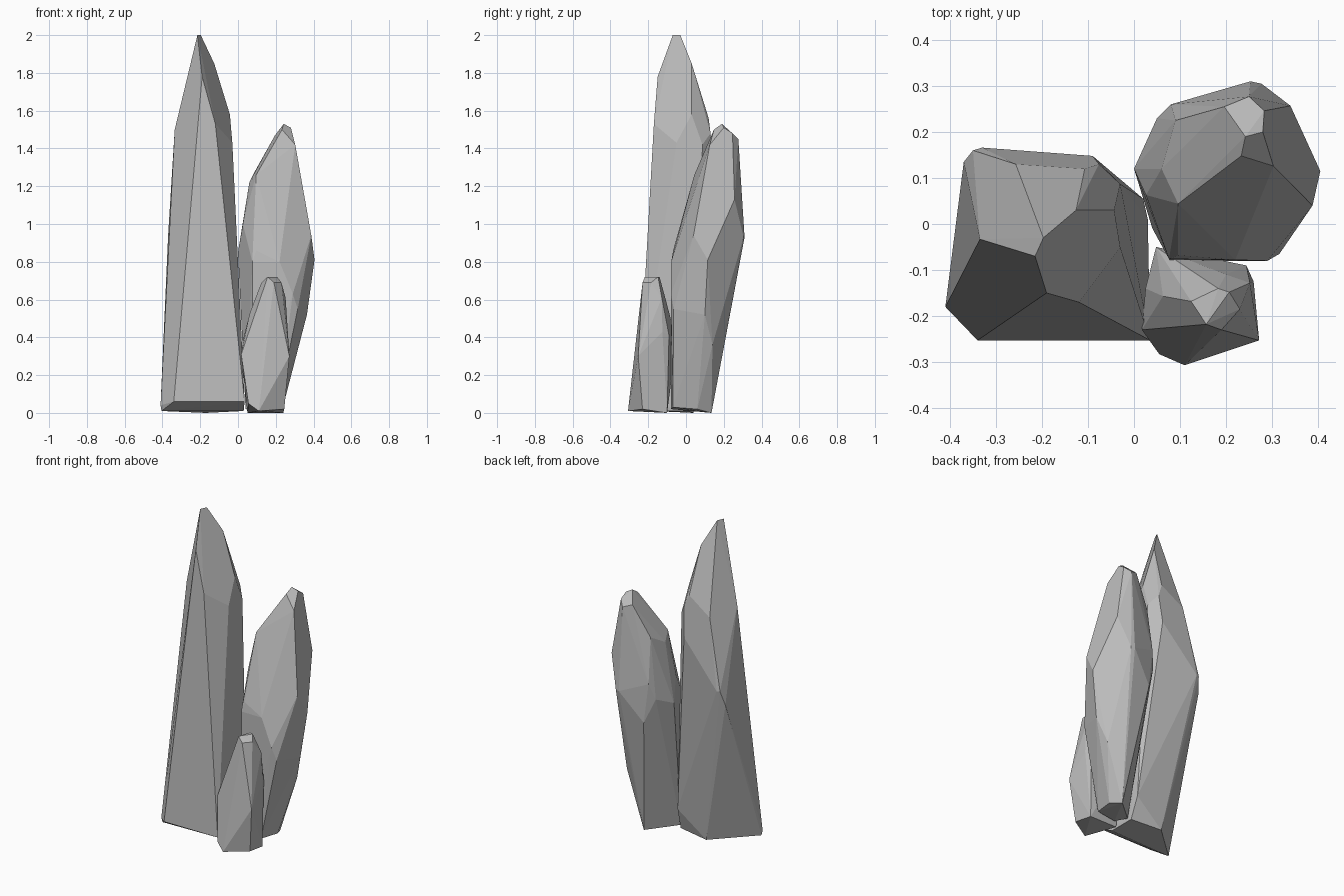
import bpy
import bmesh
from math import radians
from mathutils import Vector

cube = bpy.data.objects.get("Cube")
if cube:
    bpy.data.objects.remove(cube, do_unlink=True)

UNIT = 0.01  # corner positions below are in hundredths


def make_material(name, grey):
    material = bpy.data.materials.new(name)
    material.use_nodes = True
    colour = (grey, grey, grey, 1)
    material.diffuse_color = colour
    material.node_tree.nodes["Principled BSDF"].inputs["Base Color"].default_value = colour
    return material


def make_crystal(name, material, **rings):
    """Wrap a faceted convex crystal around the corners of its rings."""
    bm = bmesh.new()
    for ring in rings.values():
        for corner in ring:
            bm.verts.new(Vector(corner) * UNIT)
    hull = bmesh.ops.convex_hull(bm, input=bm.verts[:])
    loose = set(hull["geom_interior"]) | set(hull["geom_unused"])
    bmesh.ops.delete(bm, geom=[v for v in loose if isinstance(v, bmesh.types.BMVert)],
                     context="VERTS")
    # Merge nearly level triangles into broad flat facets
    bmesh.ops.dissolve_limit(bm, angle_limit=radians(4), verts=bm.verts[:], edges=bm.edges[:])
    bmesh.ops.recalc_face_normals(bm, faces=bm.faces[:])
    mesh = bpy.data.meshes.new(name)
    bm.to_mesh(mesh)
    bm.free()
    mesh.materials.append(material)
    crystal = bpy.data.objects.new(name, mesh)
    bpy.context.collection.objects.link(crystal)
    return crystal


stone = make_material("grey stone", 0.5)

# Tall crystal on the right side
make_crystal(
    "tall_crystal", stone,
    foot=[(-41, -18, 4), (-40.5, -17.5, 1), (-34, -25.3, 6), (3.5, -25.3, 6),
          (3, -16, 1), (3, 1, 1), (2, 5.5, 15), (-17, 4, 0)],
    belly=[(-37, 13.5, 94), (-35, 16, 103), (-33, 16.6, 103), (-9, 14.8, 130)],
    shoulder=[(-33.5, -3.3, 150), (-12, -17, 153), (-3, -5, 143), (-4.3, 3, 158),
              (-3, 8.7, 142), (-7.6, 13, 148), (-10.7, 12, 156), (-25.7, 13, 146)],
    tip=[(-19, -15, 178), (-12.6, 3, 185), (-21.5, -7, 200), (-19.7, -3, 200)],
)

# Middle crystal at the back
make_crystal(
    "middle_crystal", stone,
    foot=[(8, -8, 2), (4, -1, 2), (20, 13.5, 0), (23.5, 6, 2), (21, -7, 3)],
    belly=[(36.5, 10, 52), (31.5, 14, 36), (31.6, -6.5, 55), (29, -8, 63), (22, -7.8, 80),
           (7.6, -7.6, 80), (0, 12, 85), (5, 23, 90), (11, 26.5, 75), (8, 26, 100),
           (25.3, 31, 93), (27.7, 30.5, 93), (40.5, 11.5, 81), (38.8, 4, 94)],
    shoulder=[(9.6, -6.8, 86), (7, -1.5, 98), (2.6, 6.3, 100), (9.6, 4.4, 126),
              (6, 12, 122), (9, 22.5, 128), (34, 25.7, 113), (30.3, 12.6, 142)],
    tip=[(23.3, 14.8, 150), (24.2, 19, 153), (28, 20, 151),
         (28.3, 24.6, 148), (25, 27.7, 145), (19.6, 25.5, 147)],
)

# Small crystal at the front
make_crystal(
    "small_crystal", stone,
    foot=[(5.5, -28.3, 5), (11, -30.7, 1), (24.5, -23, 2), (24, -10, 0), (5, -10, 0)],
    belly=[(1.7, -23, 31), (2.5, -14, 38), (4.8, -5, 38), (24.4, -9, 41),
           (26, -12.5, 43), (27.2, -25.3, 30)],
    shoulder=[(6.3, -15.7, 53), (20, -11, 61), (25.2, -12.8, 61)],
    tip=[(12.4, -16.8, 69), (15.7, -21.8, 72), (19, -23, 69),
         (23, -18.5, 69), (20.7, -14.8, 72), (18.3, -14, 72)],
)
